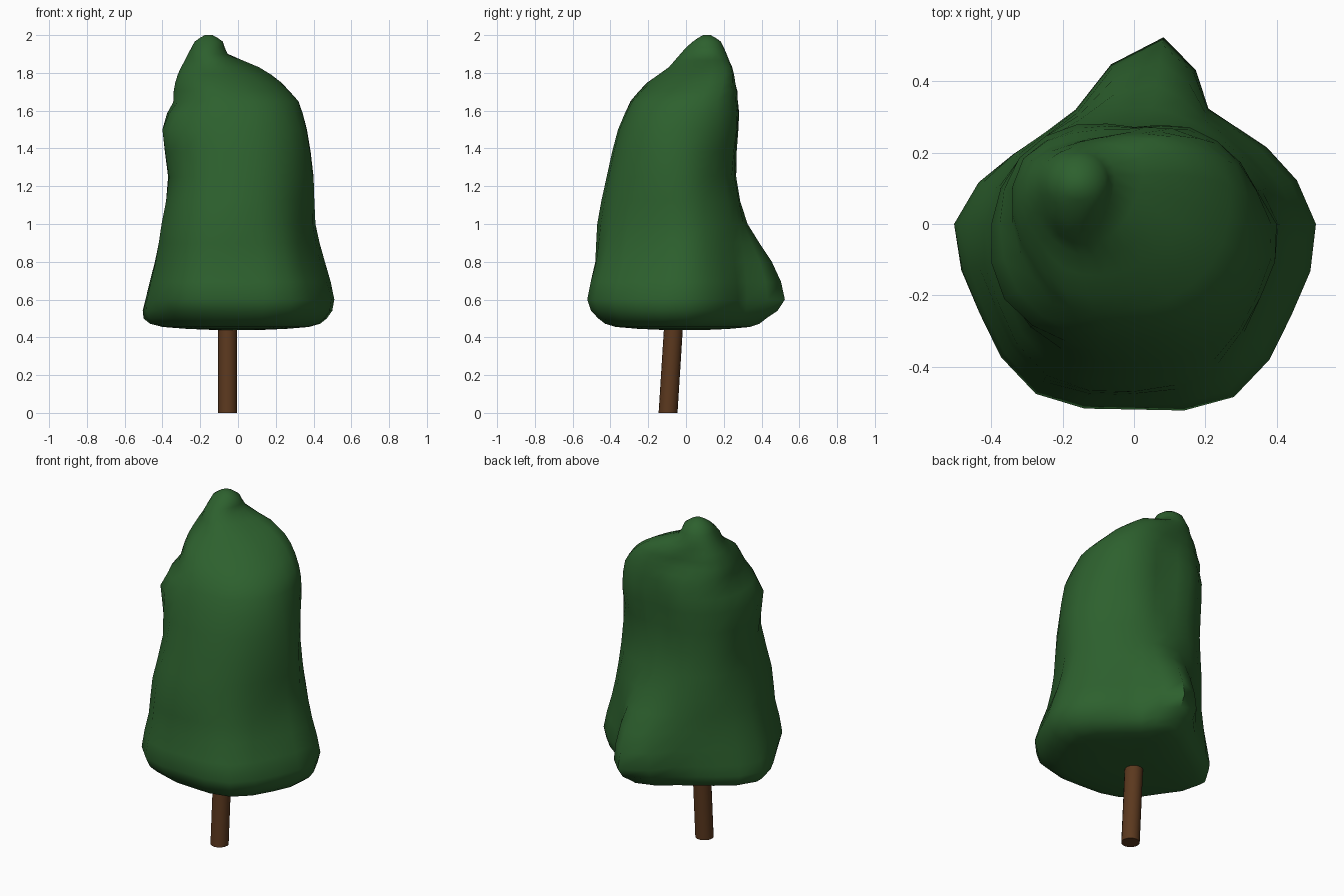
import bpy, bmesh, math
from mathutils import Vector

if "Cube" in bpy.data.objects:
    bpy.data.objects.remove(bpy.data.objects["Cube"])


def material(name, color):
    m = bpy.data.materials.new(name)
    m.diffuse_color = (*color, 1)
    m.use_nodes = True
    m.node_tree.nodes["Principled BSDF"].inputs["Base Color"].default_value = m.diffuse_color
    return m


def spline(a, b, c, d, t):
    # Catmull-Rom interpolation through b and c
    return 0.5 * (2 * b + (c - a) * t + (2 * a - 5 * b + 4 * c - d) * t * t
                  + (3 * b - a - 3 * c + d) * t ** 3)


def mesh_object(name, rings, mat):
    bm = bmesh.new()
    loops = [[bm.verts.new(p) for p in r] for r in rings]
    n = len(loops[0])
    for lo, hi in zip(loops, loops[1:]):
        for i in range(n):
            j = (i + 1) % n
            bm.faces.new((lo[i], lo[j], hi[j], hi[i]))
    bm.faces.new(loops[0][::-1])
    bm.faces.new(loops[-1])
    me = bpy.data.meshes.new(name)
    bm.to_mesh(me)
    bm.free()
    ob = bpy.data.objects.new(name, me)
    bpy.context.collection.objects.link(ob)
    me.materials.append(mat)
    bpy.context.view_layer.objects.active = ob
    ob.select_set(True)
    bpy.ops.object.shade_smooth_by_angle(angle=math.radians(60))
    ob.select_set(False)
    return ob


# Foliage sections: height -> radius every 30 degrees, starting at +x
sections = {
    0.50: (.47, .38, .36, .43, .34, .38, .50, .46, .48, .46, .50, .47),
    0.60: (.51, .43, .385, .53, .36, .39, .49, .50, .55, .52, .56, .51),
    0.80: (.46, .385, .37, .46, .35, .37, .44, .46, .51, .48, .50, .44),
    1.00: (.41, .36, .33, .33, .33, .37, .40, .44, .49, .47, .46, .41),
    1.25: (.40, .315, .28, .26, .30, .36, .37, .39, .43, .42, .425, .41),
    1.50: (.365, .345, .31, .265, .32, .37, .40, .42, .38, .36, .37, .38),
    1.65: (.32, .33, .305, .27, .31, .36, .34, .32, .32, .29, .30, .31),
    1.75: (.28, .31, .25, .205, .22, .27, .27, .25, .265, .245, .24, .26),
    1.83: (.20, .25, .19, .16, .16, .19, .19, .17, .17, .17, .17, .18),
    1.90: (.10, .11, .11, .105, .105, .11, .11, .11, .13, .14, .12, .10),
}

# Add the rounded underside and the rounded tip
keys = [(z, list(r)) for z, r in sections.items()]
base = keys[0][1]
keys = ([(0.44, [r * 0.3 for r in base]), (0.455, [r * 0.8 for r in base])] + keys
        + [(1.965, [0.075] * 12), (2.0, [0.02] * 12)])


def ring(z, radii):
    lean = min(1, max(0, (z - 1.65) / 0.25))
    centre = Vector((-0.155 * lean, 0.11 * lean, z))
    pts = []
    for i in range(12):
        for t in (0, 0.5):
            r = spline(radii[i - 1], radii[i], radii[(i + 1) % 12], radii[(i + 2) % 12], t)
            # the lower back lobe points slightly towards +x
            a = math.radians(30 * (i + t))
            if z < 1.1:
                a -= math.radians(9) * max(0, math.sin(a)) ** 8
            pts.append(centre + Vector((r * math.cos(a), r * math.sin(a), 0)))
    return pts


rings = []
last = len(keys) - 1
for k in range(last):
    four = [keys[min(last, max(0, k + d))] for d in (-1, 0, 1, 2)]
    for t in (0, 0.5):
        z = spline(*[f[0] for f in four], t)
        rings.append(ring(z, [spline(*[f[1][i] for f in four], t) for i in range(12)]))
rings.append(ring(*keys[-1]))
mesh_object("foliage", rings, material("leaf green", (0.026, 0.118, 0.027)))

# Slightly leaning trunk
trunk = [[(-0.055 + 0.05 * math.cos(i * math.tau / 16),
           y + 0.05 * math.sin(i * math.tau / 16), z) for i in range(16)]
         for y, z in ((-0.095, 0), (-0.066, 0.46))]
mesh_object("trunk", trunk, material("bark brown", (0.105, 0.04, 0.013)))
